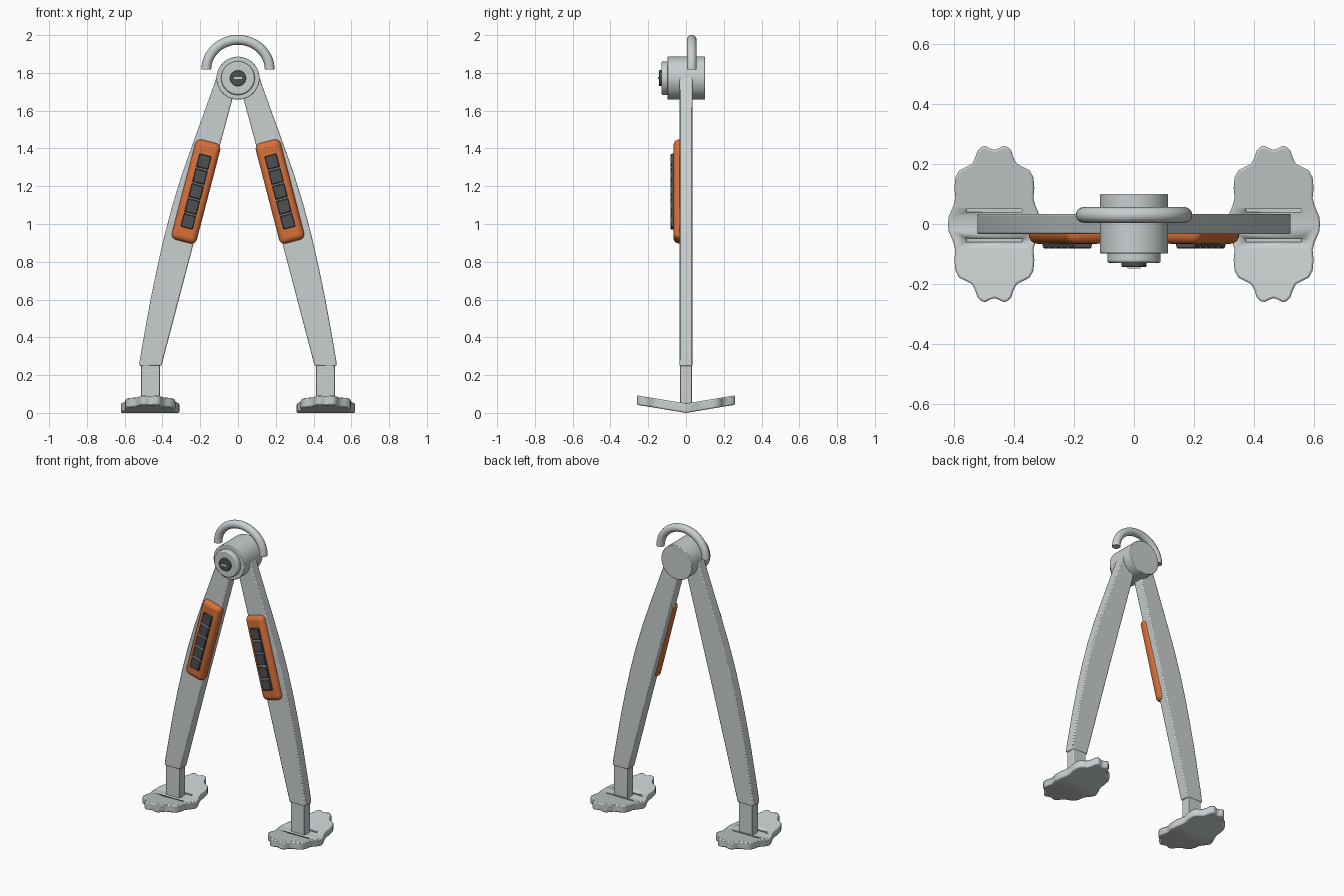
import bpy, bmesh, math
from mathutils import Matrix, Vector

if "Cube" in bpy.data.objects:
    bpy.data.objects.remove(bpy.data.objects["Cube"])


def material(name, rgb):
    m = bpy.data.materials.new(name)
    m.diffuse_color = (*rgb, 1)
    m.use_nodes = True
    m.node_tree.nodes["Principled BSDF"].inputs["Base Color"].default_value = m.diffuse_color
    return m


GREY = material("light_grey", (0.58, 0.62, 0.63))
ORANGE = material("orange", (0.68, 0.16, 0.04))
DARK = material("dark_grey", (0.075, 0.08, 0.085))


def finish(name, bm, mat, bevel=0, segments=2, angle=40):
    bmesh.ops.recalc_face_normals(bm, faces=bm.faces)
    mesh = bpy.data.meshes.new(name)
    bm.to_mesh(mesh)
    bm.free()
    ob = bpy.data.objects.new(name, mesh)
    bpy.context.collection.objects.link(ob)
    mesh.materials.append(mat)
    if bevel:
        b = ob.modifiers.new("bevel", 'BEVEL')
        b.width, b.segments = bevel, segments
        b.limit_method, b.angle_limit = 'ANGLE', math.radians(angle)
    bpy.ops.object.select_all(action='DESELECT')
    bpy.context.view_layer.objects.active = ob
    ob.select_set(True)
    bpy.ops.object.shade_smooth_by_angle(angle=math.radians(angle))
    return ob


def box(name, mat, centre, size, tilt=0, offset=(0, 0, 0), bevel=0, segments=2):
    """Box at centre + offset, with the offset and box tilted about y."""
    bm = bmesh.new()
    m = (Matrix.Translation(centre) @ Matrix.Rotation(tilt, 4, 'Y')
         @ Matrix.Translation(offset) @ Matrix.Diagonal((*size, 1)))
    bmesh.ops.create_cube(bm, size=1, matrix=m)
    return finish(name, bm, mat, bevel, segments)


def drum(name, mat, r, y0, y1, z, bevel=0):
    bm = bmesh.new()
    m = Matrix.Translation((0, (y0 + y1) / 2, z)) @ Matrix.Rotation(math.pi / 2, 4, 'X')
    bmesh.ops.create_cone(bm, cap_ends=True, segments=48, radius1=r, radius2=r,
                          depth=y1 - y0, matrix=m)
    return finish(name, bm, mat, bevel)


# Pivot hub, front cap and slotted button
HUB_Z = 1.772
drum("pivot_hub", GREY, 0.114, -0.098, 0.1, HUB_Z, 0.004)
drum("hub_cap", GREY, 0.089, -0.13, -0.09, HUB_Z, 0.008)
drum("button", DARK, 0.042, -0.143, -0.12, HUB_Z, 0.004)
box("button_slot", GREY, (0, -0.145, HUB_Z), (0.044, 0.008, 0.011))

# Hanging hook: half-ring tube
bm = bmesh.new()
rings = []
for i in range(33):
    a = math.pi * i / 32
    c = Vector((0.168 * math.cos(a), 0.03, 1.817 + 0.158 * math.sin(a)))
    out = Vector((math.cos(a), 0, math.sin(a)))
    rings.append([bm.verts.new(c + 0.026 * (out * math.cos(t) + Vector((0, math.sin(t), 0))))
                  for t in (math.tau * k / 16 for k in range(16))])
for p, q in zip(rings, rings[1:]):
    for k in range(16):
        bm.faces.new((p[k], p[(k + 1) % 16], q[(k + 1) % 16], q[k]))
bm.faces.new(rings[0])
bm.faces.new(rings[-1])
finish("hook", bm, GREY)

# Outer edge of a leg from top to bottom, and a quarter of the foot rim
LEG_OUTER = [(0.03, 1.80), (0.112, 1.78), (0.176, 1.60), (0.238, 1.43), (0.298, 1.26),
             (0.350, 1.09), (0.394, 0.92), (0.430, 0.76), (0.463, 0.60), (0.492, 0.44),
             (0.520, 0.28), (0.522, 0.248)]
LEG_INNER = [(0.405, 0.25), (0.22, 0.955), (0.03, 1.66)]
RIM = [(0.155, 0), (0.152, 0.025), (0.137, 0.06), (0.13, 0.085), (0.133, 0.12),
       (0.13, 0.155), (0.118, 0.178), (0.095, 0.19), (0.075, 0.2), (0.064, 0.22),
       (0.056, 0.245), (0.043, 0.257), (0.03, 0.26), (0.015, 0.252), (0, 0.247)]
FOOT_X = 0.465


def leg(side, s):
    # Curved main leg
    bm = bmesh.new()
    face = bm.faces.new([bm.verts.new((s * x, -0.034, z)) for x, z in LEG_OUTER + LEG_INNER])
    ext = bmesh.ops.extrude_face_region(bm, geom=[face])
    bmesh.ops.translate(bm, vec=(0, 0.068, 0),
                        verts=[v for v in ext["geom"] if isinstance(v, bmesh.types.BMVert)])
    finish(side + "_leg", bm, GREY, 0.006)
    # Straight shin below it
    box(side + "_shin", GREY, (s * 0.464, 0, 0.175), (0.1, 0.062, 0.25), bevel=0.004)


def foot(side, s):
    # Scalloped pad bent upwards to front and back
    bm = bmesh.new()
    half = RIM + [(-x, y) for x, y in reversed(RIM[:-1])]
    for f in (1, -1):
        pts = [bm.verts.new((s * FOOT_X + x, f * y, 0.165 * y)) for x, y in half]
        bm.faces.new(pts if f > 0 else pts[::-1])
    bmesh.ops.remove_doubles(bm, verts=bm.verts, dist=1e-4)
    bmesh.ops.recalc_face_normals(bm, faces=bm.faces)
    ext = bmesh.ops.extrude_face_region(bm, geom=list(bm.faces))
    bmesh.ops.translate(bm, vec=(0, 0, 0.05),
                        verts=[v for v in ext["geom"] if isinstance(v, bmesh.types.BMVert)])
    pad = finish(side + "_foot", bm, GREY, 0.007, angle=50)
    # Grooves in front of and behind the shin
    for label, y in (("front", -0.054), ("back", 0.045)):
        cutter = box(f"{side}_{label}_groove_cutter", GREY, (s * FOOT_X, y, 0.07),
                     (0.185, 0.011, 0.05))
        cutter.hide_render = True
        cutter.hide_set(True)
        b = pad.modifiers.new(label + "_groove", 'BOOLEAN')
        b.operation, b.solver, b.object = 'DIFFERENCE', 'EXACT', cutter


def grip(side, s):
    # Soft grip lying on the front of the leg
    c, tilt = (s * 0.222, 0, 1.172), -s * math.radians(14.6)
    box(side + "_grip", ORANGE, c, (0.137, 0.07, 0.548), tilt, (0, -0.031, 0), 0.03, 5)
    box(side + "_grip_panel", DARK, c, (0.066, 0.02, 0.4), tilt, (0, -0.064, 0))
    # Raised pads with pale ribs between them
    for i in range(5):
        z = (i - 2) * 0.082
        box(f"{side}_pad_{i + 1}", DARK, c, (0.064, 0.02, 0.07), tilt, (0, -0.071, z), 0.003, 1)
        if i < 4:
            box(f"{side}_rib_{i + 1}", GREY, c, (0.064, 0.009, 0.007), tilt,
                (0, -0.0775, z + 0.041))


for side, s in (("left", -1), ("right", 1)):
    leg(side, s)
    foot(side, s)
    grip(side, s)
